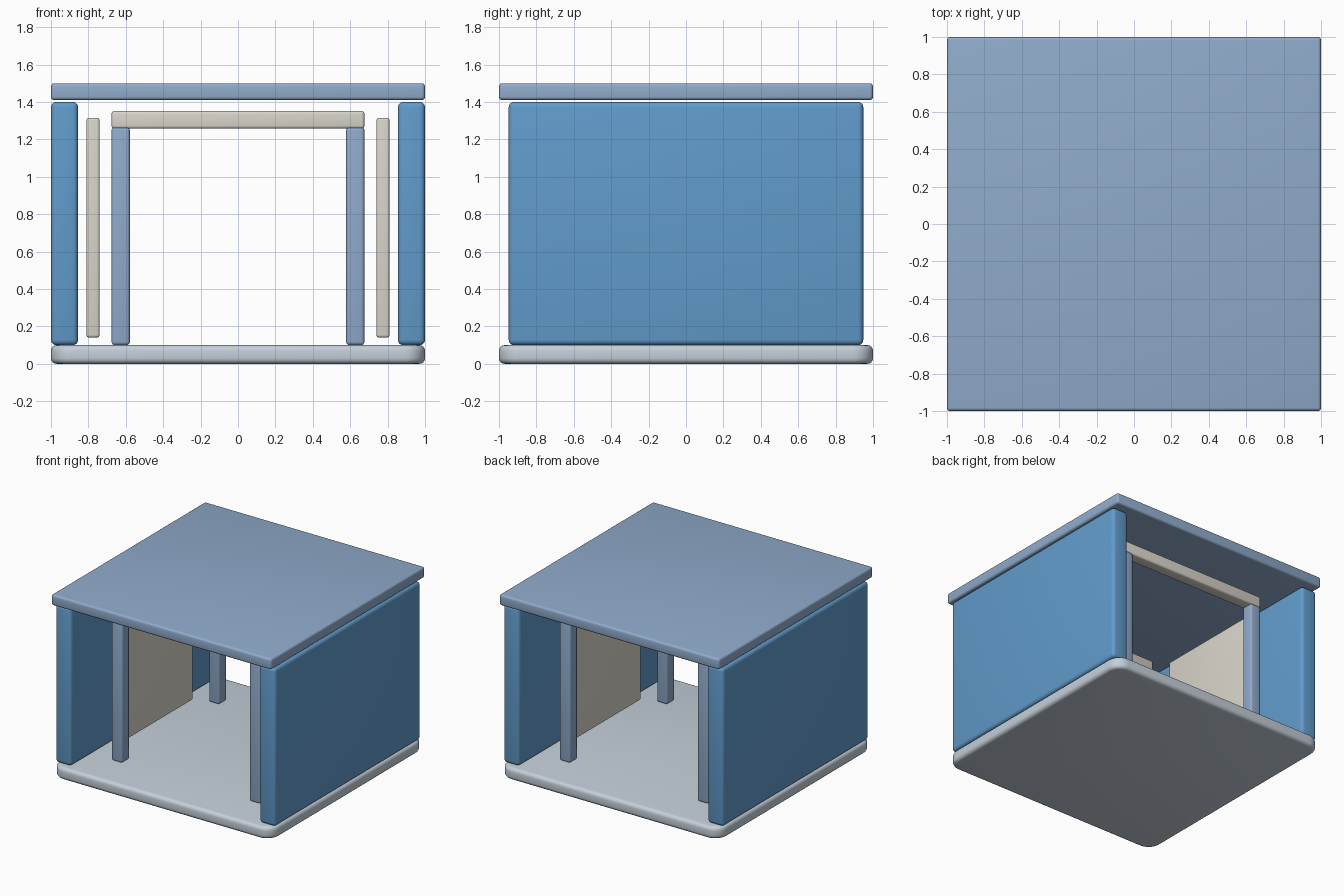
import bpy, bmesh, math
from mathutils import Vector

if "Cube" in bpy.data.objects:
    bpy.data.objects.remove(bpy.data.objects["Cube"])


def material(name, rgb):
    m = bpy.data.materials.new(name)
    m.diffuse_color = (*rgb, 1)
    m.use_nodes = True
    m.node_tree.nodes["Principled BSDF"].inputs["Base Color"].default_value = m.diffuse_color
    return m


PALE = material("pale_grey_blue", (0.56, 0.63, 0.70))
ROOF = material("soft_blue", (0.28, 0.41, 0.60))
WALL = material("strong_blue", (0.12, 0.33, 0.60))
CREAM = material("cream", (0.70, 0.67, 0.60))


def block(name, lo, hi, mat, bevel, corner=0.0):
    """Rounded box from lo to hi; corner gives the vertical edges a larger radius."""
    lo, hi = Vector(lo), Vector(hi)
    mid, size = (lo + hi) / 2, hi - lo
    bm = bmesh.new()
    bmesh.ops.create_cube(bm, size=1)
    bmesh.ops.scale(bm, vec=size, verts=bm.verts)
    if corner:
        upright = [e for e in bm.edges
                   if abs(e.verts[0].co.z - e.verts[1].co.z) > 1e-4]
        bmesh.ops.bevel(bm, geom=upright, offset=corner, segments=8,
                        profile=0.5, affect='EDGES')
    edges = [e for e in bm.edges
             if not corner or abs(e.verts[0].co.z - e.verts[1].co.z) < 1e-4]
    bmesh.ops.bevel(bm, geom=edges, offset=bevel, segments=4,
                    profile=0.5, affect='EDGES')
    mesh = bpy.data.meshes.new(name)
    bm.to_mesh(mesh)
    bm.free()
    mesh.materials.append(mat)
    ob = bpy.data.objects.new(name, mesh)
    ob.location = mid
    bpy.context.collection.objects.link(ob)
    bpy.ops.object.select_all(action='DESELECT')
    ob.select_set(True)
    bpy.context.view_layer.objects.active = ob
    bpy.ops.object.shade_smooth_by_angle(angle=math.radians(35))
    return ob


def span(sign, a, b):
    """Mirror the interval a..b to the given side."""
    return sorted((sign * a, sign * b))


# Floor slab and roof slab
block("floor_slab", (-1, -1, 0), (1, 1, 0.10), PALE, 0.03, corner=0.11)
block("roof_slab", (-1, -1, 1.41), (1, 1, 1.50), ROOF, 0.018)

# Outer walls and thin inner panels on both sides
for side, s in (("left", -1), ("right", 1)):
    x0, x1 = span(s, 0.855, 1.0)
    block(side + "_wall", (x0, -0.948, 0.10), (x1, 0.948, 1.40), WALL, 0.028)
    x0, x1 = span(s, 0.74, 0.81)
    block(side + "_inner_panel", (x0, -0.475, 0.14), (x1, 0.475, 1.315), CREAM, 0.014)

# Door frames at front and back: two posts and a lintel each
for end, t in (("front", -1), ("back", 1)):
    y0, y1 = span(t, 0.58, 0.68)
    for side, s in (("left", -1), ("right", 1)):
        x0, x1 = span(s, 0.578, 0.676)
        block(f"{end}_{side}_post", (x0, y0, 0.10), (x1, y1, 1.265), ROOF, 0.018)
    block(end + "_lintel", (-0.676, y0, 1.257), (0.676, y1, 1.352), CREAM, 0.016)
